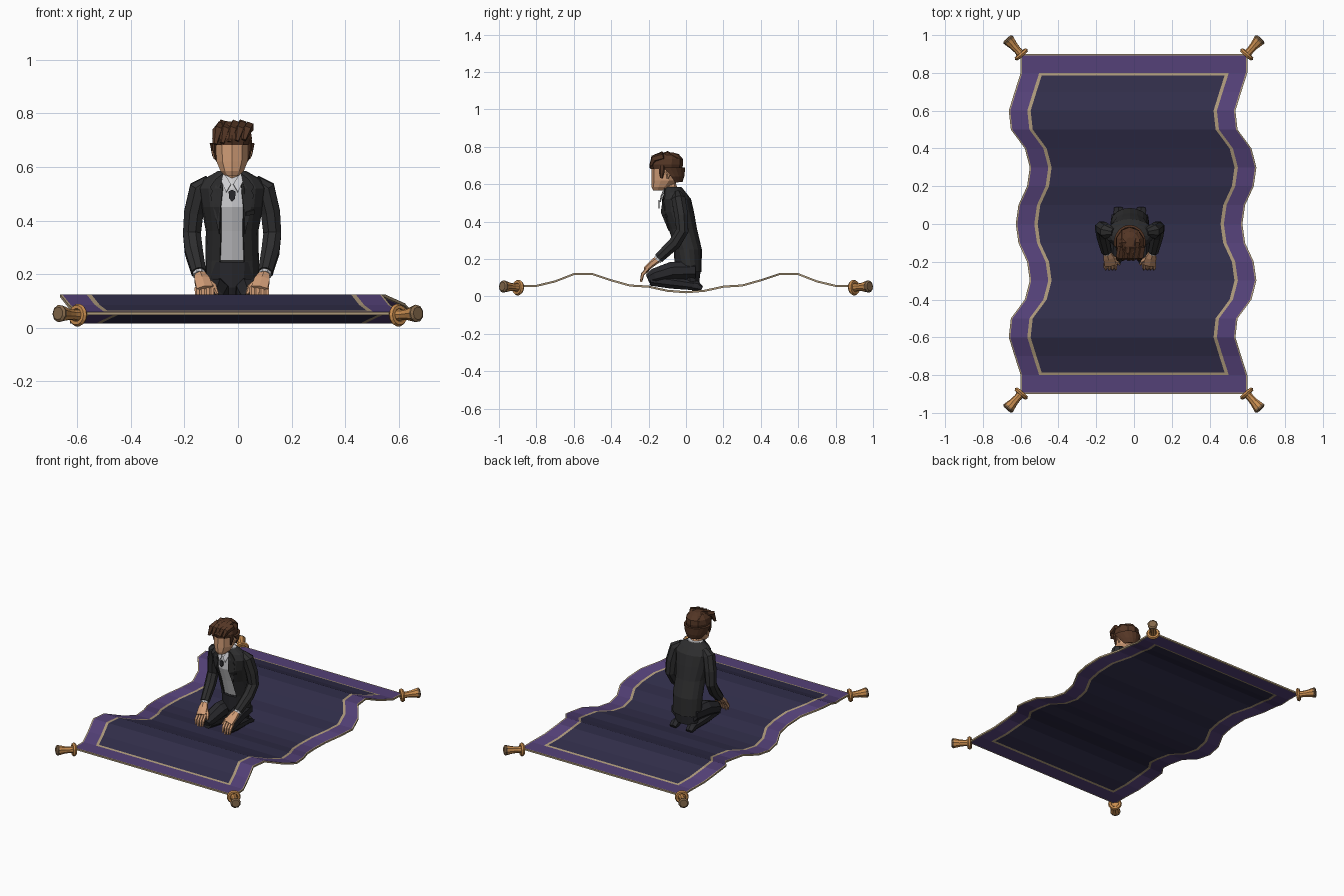
import bpy, bmesh, math
from mathutils import Vector

if "Cube" in bpy.data.objects:
    bpy.data.objects.remove(bpy.data.objects["Cube"])

CX = -0.022          # the kneeling figure sits slightly left of centre


def mat(name, r, g, b):
    m = bpy.data.materials.new(name)
    lin = [(c / 255 / 12.92) if c < 11 else ((c / 255 + 0.055) / 1.055) ** 2.4 for c in (r, g, b)]
    m.diffuse_color = (*lin, 1)
    m.use_nodes = True
    m.node_tree.nodes["Principled BSDF"].inputs["Base Color"].default_value = m.diffuse_color
    return m


NAVY = mat("navy_cloth", 49, 46, 74)
PURPLE = mat("purple_border", 84, 65, 120)
TRIM = mat("beige_trim", 172, 152, 122)
BRONZE = mat("amber_cord", 202, 142, 80)
SKIN = mat("skin", 208, 156, 118)
HAIR = mat("brown_hair", 84, 54, 37)
JACKET = mat("black_jacket", 46, 46, 47)
SHIRT = mat("white_shirt", 208, 208, 211)
TROUSER = mat("dark_trousers", 40, 40, 44)
TASSEL_END = mat("frayed_brown", 132, 104, 74)


def finish(name, bm, *mats):
    bmesh.ops.recalc_face_normals(bm, faces=bm.faces)
    me = bpy.data.meshes.new(name)
    bm.to_mesh(me)
    bm.free()
    for m in mats:
        me.materials.append(m)
    ob = bpy.data.objects.new(name, me)
    bpy.context.collection.objects.link(ob)
    return ob


def loft(name, rings, m, closed=True, thick=0):
    bm = bmesh.new()
    vr = [[bm.verts.new(p) for p in r] for r in rings]
    n = len(rings[0])
    for a, b in zip(vr, vr[1:]):
        for i in range(n if closed else n - 1):
            j = (i + 1) % n
            bm.faces.new((a[i], a[j], b[j], b[i]))
    if closed:
        bm.faces.new(vr[0])
        bm.faces.new(vr[-1])
    ob = finish(name, bm, m)
    if thick:
        s = ob.modifiers.new("thickness", 'SOLIDIFY')
        s.thickness = thick
    return ob


def tube(name, pts, radii, m, n=8):
    """Tapered limb through points; a radius may be (width, height)."""
    pts = [Vector(p) for p in pts]
    rings = []
    for i, p in enumerate(pts):
        t = (pts[min(i + 1, len(pts) - 1)] - pts[max(i - 1, 0)]).normalized()
        side = (Vector((1, 0, 0)) - t * t.x).normalized()
        up = side.cross(t)
        w, h = radii[i] if isinstance(radii[i], tuple) else (radii[i], radii[i])
        rings.append([p + side * w * math.cos(a) + up * h * math.sin(a)
                      for a in (2 * math.pi * (k + .5) / n for k in range(n))])
    return loft(name, rings, m)


def oval(z, yc, rx, ry, n=12, gap=0):
    """Horizontal oval ring; gap leaves an opening of half-angle gap at the front."""
    span = 2 * math.pi - 2 * gap
    step = span / (n - 1) if gap else span / n
    return [(CX + rx * math.sin(gap + step * k), yc - ry * math.cos(gap + step * k), z) for k in range(n)]


def lerp(tab, x):
    for (a, *u), (b, *v) in zip(tab, tab[1:]):
        if x <= b:
            f = (x - a) / (b - a)
            return [p + (q - p) * f for p, q in zip(u, v)]
    return tab[-1][1:]


# ---- carpet: (distance from middle, height, sideways shift)
WAVE = [(0, .022, -.026), (.1, .03, -.012), (.2, .052, .034), (.3, .058, .048), (.4, .086, .022),
        (.5, .119, -.052), (.6, .119, -.063), (.7, .08, -.032), (.8, .056, 0), (.9, .054, 0)]
half_y = [.1, .2, .3, .4, .5, .6, .7, .786, .8, .893, .9]
ys = [-y for y in reversed(half_y)] + [0] + half_y
xs = [-.6, -.592, -.502, -.484, .484, .502, .592, .6]
bm = bmesh.new()
grid = {}
for j, y in enumerate(ys):
    z, dx = lerp(WAVE, abs(y))
    for i, x in enumerate(xs):
        for k in (0, 1):
            grid[i, j, k] = bm.verts.new((x + dx, y, z + (k - .5) * .011))
NX, NY = len(xs) - 1, len(ys) - 1
for j in range(NY):
    for i in range(NX):
        ex = .6 - abs(xs[i] + xs[i + 1]) / 2
        ey = .9 - abs(ys[j] + ys[j + 1]) / 2
        d = min(ex, ey)
        inner = .098 < ex < .117 and ey > .1 or .1 < ey < .114 and ex > .098
        for k in (0, 1):
            f = bm.faces.new([grid[p, q, k] for p, q in ((i, j), (i + 1, j), (i + 1, j + 1), (i, j + 1))])
            f.material_index = 2 if d < .008 or inner else (1 if d < .1 else 0)
for j in range(NY):
    for i in (0, NX):
        bm.faces.new((grid[i, j, 0], grid[i, j + 1, 0], grid[i, j + 1, 1], grid[i, j, 1])).material_index = 2
for i in range(NX):
    for j in (0, NY):
        bm.faces.new((grid[i, j, 0], grid[i + 1, j, 0], grid[i + 1, j, 1], grid[i, j, 1])).material_index = 2
finish("carpet", bm, NAVY, PURPLE, TRIM)

# ---- corner tassels
for sx in (-1, 1):
    for sy in (-1, 1):
        d = Vector((sx * .66, sy * .75, .06)).normalized()
        c = Vector((sx * .597, sy * .898, .047))
        bpy.ops.mesh.primitive_torus_add(location=c, rotation=d.to_track_quat('Z', 'Y').to_euler(),
                                         major_segments=14, minor_segments=6,
                                         major_radius=.031, minor_radius=.012)
        bpy.context.object.name = "tassel_ring"
        bpy.context.object.data.materials.append(BRONZE)
        tube("tassel", [c + d * t for t in (-.012, .03, .06, .095)], [.024, .02, .023, .031], BRONZE, 9)
        tube("tassel_end", [c + d * t for t in (.095, .106, .113)], [.031, .033, .024], TASSEL_END, 9)

# ---- torso: (height, y centre, half width, half depth, opening half width)
BODY = [(.13, .02, .098, .063, .058), (.25, .012, .1, .073, .046), (.36, -.02, .098, .079, .042),
        (.45, -.045, .115, .088, .044), (.52, -.053, .128, .08, .046), (.555, -.06, .105, .06, .036),
        (.585, -.068, .052, .044, .026)]
loft("jacket", [oval(z, y, rx, ry, 15, math.asin(g / rx)) for z, y, rx, ry, g in BODY], JACKET, False, .008)
loft("shirt", [oval(z, y, rx * .93, ry * .93) for z, y, rx, ry, g in BODY[1:]], SHIRT)
loft("hips", [oval(.07, .025, .08, .045), oval(.15, .01, .088, .07), oval(.245, .008, .092, .073)], TROUSER)


def plate(name, pts, off, m):
    """Thin panel laid on the front of the torso; pts are (x, z)."""
    bm = bmesh.new()
    vs = []
    for x, z in pts:
        yc, rx, ry, g = lerp(BODY, z)
        vs.append(bm.verts.new((CX + x, yc - ry * math.sqrt(max(0, 1 - (x / rx) ** 2)) - off, z)))
    bm.faces.new(vs)
    s = finish(name, bm, m).modifiers.new("thickness", 'SOLIDIFY')
    s.thickness, s.offset = .006, 0


for s in (-1, 1):
    plate("lapel", [(s * .028, .58), (s * .06, .555), (s * .082, .525), (s * .072, .51),
                    (s * .08, .495), (s * .048, .35), (s * .042, .45)], .005, JACKET)
    plate("shirt_collar", [(s * .004, .535), (s * .03, .578), (s * .04, .545), (s * .022, .505)], .006, SHIRT)
plate("necktie_knot", [(-.013, .508), (0, .515), (.013, .508), (.011, .482), (0, .47), (-.011, .482)], .012, TROUSER)
plate("breast_pocket", [(.05, .432), (.082, .44), (.082, .425), (.05, .417)], .006, JACKET)

# ---- arms, hands and folded legs, same on both sides
for s in (-1, 1):
    def P(x, y, z):
        return (CX + s * x, y, z)
    tube("sleeve", [P(.085, -.045, .55), P(.122, -.04, .52), P(.143, -.025, .43), P(.15, -.02, .35),
                    P(.143, -.06, .285), P(.124, -.145, .205)],
         [.022, .04, .039, .036, .036, .029], JACKET)
    tube("shirt_cuff", [P(.125, -.14, .208), P(.122, -.152, .196)], [.024, .024], SHIRT)
    tube("palm", [P(.122, -.145, .203), P(.112, -.178, .178), P(.102, -.215, .145)],
         [.02, (.033, .018), (.036, .015)], SKIN, 6)
    for i in range(4):
        x = .102 + (i - 1.5) * .018
        tube("finger", [P(x, -.205, .15), P(x, -.232, .118), P(x * .95 + .004, -.24, .075 + .006 * abs(i - 1.5))],
             [.0105, .01, .006], SKIN, 5)
    tube("thumb", [P(.1, -.17, .18), P(.068, -.195, .155), P(.055, -.215, .125)], [.012, .011, .006], SKIN, 5)
    tube("thigh", [P(.05, .045, .14), P(.065, -.08, .135), P(.074, -.17, .108), P(.074, -.205, .093)],
         [.05, .052, .044, .026], TROUSER)
    tube("shin", [P(.074, -.19, .088), P(.068, -.08, .075), P(.058, .045, .058)],
         [.033, .036, .027], TROUSER)
    tube("shoe", [P(.058, .025, .062), P(.06, .06, .055), P(.06, .085, .042)],
         [(.026, .028), (.03, .026), (.026, .012)], TROUSER, 6)
    tube("ear", [P(.062, -.1, .675), P(.069, -.092, .655), P(.064, -.098, .63)],
         [.006, (.008, .014), .005], SKIN, 6)

# ---- neck and head
loft("neck", [oval(.54, -.07, .036, .038, 8), oval(.62, -.1, .036, .04, 8)], SKIN)
loft("head", [oval(.567, -.14, .028, .036, 10), oval(.585, -.13, .046, .054, 10), oval(.62, -.113, .061, .072, 10),
              oval(.69, -.108, .065, .076, 10), oval(.74, -.105, .05, .06, 10)], SKIN)

# ---- hair: back shell, crown and swept locks
loft("back_hair", [oval(z, y, rx, ry, 11, g) for z, y, rx, ry, g in
                   ((.615, -.085, .045, .055, 2.0), (.645, -.095, .064, .074, 1.75),
                    (.69, -.1, .073, .084, 1.35))], HAIR, False, .012)
loft("hair_crown", [oval(.682, -.105, .07, .084, 10), oval(.705, -.105, .078, .09, 10), oval(.735, -.1, .073, .083, 10),
                    oval(.76, -.098, .052, .06, 10), oval(.77, -.095, .02, .025, 10)], HAIR)
for i in range(5):                      # fringe combed to one side
    x = CX - .058 + i * .027
    tube("fringe_lock", [(x + .014, -.12, .758 - .004 * abs(i - 2)), (x + .004, -.172, .737),
                         (x - .006, -.188, .685 + .004 * i)],
         [.02, .02, .009], HAIR, 5)
for s in (-1, 1):
    tube("sideburn", [(CX + s * .066, -.128, .7), (CX + s * .066, -.13, .66), (CX + s * .062, -.132, .632)],
         [(.009, .018), (.007, .014), (.004, .007)], HAIR, 6)
    tube("crown_lock", [(CX + s * .03, -.15, .745), (CX + s * .036, -.1, .757), (CX + s * .04, -.04, .73)],
         [.012, .021, .012], HAIR, 5)
